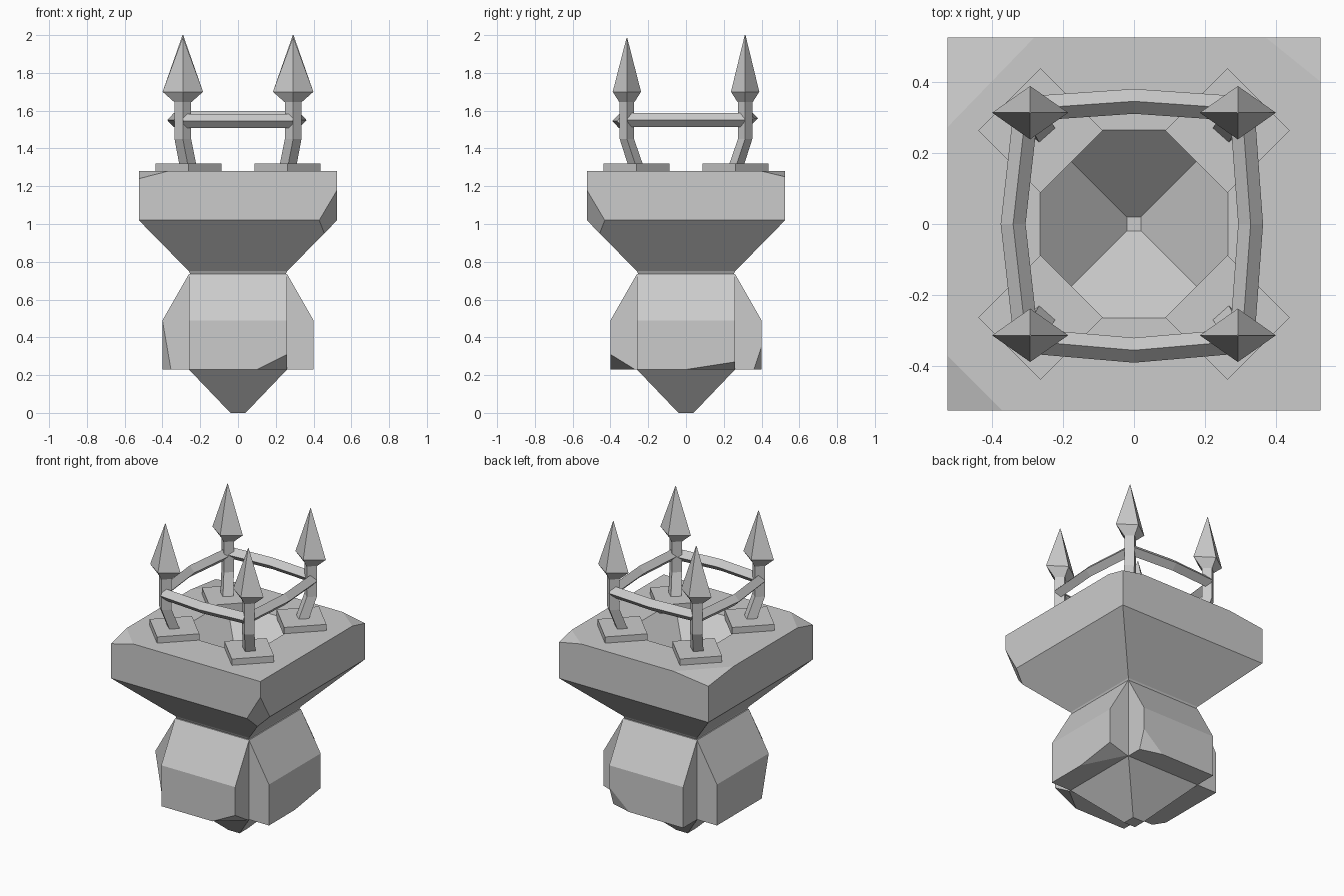
import bpy, bmesh, math
from mathutils import Vector, Matrix

cube = bpy.data.objects.get("Cube")
if cube:
    bpy.data.objects.remove(cube, do_unlink=True)

stone = bpy.data.materials.new("grey_stone")
stone.use_nodes = True
colour = (0.6, 0.6, 0.6, 1)
stone.diffuse_color = colour
stone.node_tree.nodes["Principled BSDF"].inputs["Base Color"].default_value = colour


def finish(name, bm):
    bmesh.ops.remove_doubles(bm, verts=bm.verts, dist=0.0005)
    bmesh.ops.recalc_face_normals(bm, faces=bm.faces)
    mesh = bpy.data.meshes.new(name)
    bm.to_mesh(mesh)
    bm.free()
    mesh.materials.append(stone)
    obj = bpy.data.objects.new(name, mesh)
    bpy.context.collection.objects.link(obj)
    return obj


def loft(sections):
    """Skin closed sections with equal point counts and cap both ends."""
    bm = bmesh.new()
    rings = [[bm.verts.new(p) for p in s] for s in sections]
    for a, b in zip(rings, rings[1:]):
        for i in range(len(a)):
            j = (i + 1) % len(a)
            bm.faces.new((a[i], a[j], b[j], b[i]))
    bm.faces.new(rings[0])
    bm.faces.new(rings[-1])
    return bm


def square(r, z):
    return [(-r, -r, z), (r, -r, z), (r, r, z), (-r, r, z)]


def diamond(x, y, z, rx, ry):
    return [(x + rx, y, z), (x, y + ry, z), (x - rx, y, z), (x, y - ry, z)]


def chip(bm, corner, a, b, c):
    """Slice off a corner with the plane through three points."""
    a, b, c = Vector(a), Vector(b), Vector(c)
    normal = (b - a).cross(c - a).normalized()
    if normal.dot(Vector(corner) - a) < 0:
        normal.negate()
    bmesh.ops.bisect_plane(bm, geom=bm.verts[:] + bm.edges[:] + bm.faces[:],
                           plane_co=a, plane_no=normal, clear_outer=True)
    bmesh.ops.holes_fill(bm, edges=[e for e in bm.edges if e.is_boundary])


# Pointed foot
finish("foot", loft([square(0.04, 0), square(0.26, 0.23), square(0.26, 0.25)]))

# Four bulging sides, each with its own broken lower corner
profile = [(0, 0.23), (0.40, 0.23), (0.40, 0.49), (0.26, 0.735), (0, 0.735)]
breaks = {
    "front": ((0.10, -0.40, 0.23), (0.26, -0.40, 0.31), (0.26, -0.27, 0.23)),
    "left": ((0, -0.40, 0.23), (0.26, -0.40, 0.27), (0.26, -0.27, 0.23)),
    "back": ((-0.12, -0.40, 0.23), (-0.26, -0.40, 0.35), (-0.26, -0.36, 0.23)),
    "right": ((0.19, -0.40, 0.23), (0.26, -0.40, 0.49), (0.26, -0.355, 0.23)),
}
for k, (side, cut) in enumerate(breaks.items()):
    bm = loft([[(x, -out, z) for out, z in profile] for x in (-0.26, 0.26)])
    chip(bm, (math.copysign(0.26, cut[1][0]), -0.40, 0.23), *cut)
    bm.transform(Matrix.Rotation(k * math.pi / 2, 4, "Z"))
    finish(side + "_bulge", bm)

# Flared top block with a sunken square basin and worn corners
W, T = 0.525, 1.28
bm = loft([square(0.25, 0.73), square(0.26, 0.75), square(W, 1.02), square(W, T),
           square(0.265, T), square(0.02, 1.035)])
chip(bm, (-W, -W, T), (-W, -0.37, T), (-0.37, -W, T), (-W, -W, 1.24))
chip(bm, (W, W, T), (W, 0.40, T), (0.37, W, T), (W, W, 1.25))
chip(bm, (-W, W, T), (-0.28, W, T), (-0.43, 0.37, T), (-W, W, 1.25))
chip(bm, (W, -W, 1.02), (W, -W, 1.18), (0.43, -W, 1.02), (W, -0.43, 1.02))
finish("top_block", bm)

# Corner plates, bent posts and spear heads
for sx in (-1, 1):
    for sy in (-1, 1):
        tag = ("front" if sy < 0 else "back") + ("_left" if sx > 0 else "_right")
        px, py = sx * 0.263, sy * 0.263
        hx, hy = sx * 0.292, sy * 0.313
        finish(tag + "_plate", loft([diamond(px, py, z, 0.175, 0.175)
                                     for z in (1.265, 1.32)]))
        finish(tag + "_post", loft([diamond(px, py, 1.30, 0.045, 0.04),
                                    diamond(hx, hy, 1.45, 0.044, 0.038),
                                    diamond(hx, hy, 1.67, 0.044, 0.038)]))
        tip = 2.0 if sy > 0 else 1.985
        finish(tag + "_spear_head", loft([diamond(hx, hy, 1.645, 0.045, 0.04),
                                          diamond(hx, hy, 1.70, 0.107, 0.075),
                                          diamond(hx, hy, tip, 0.002, 0.002)]))


# Bowed rails between the posts
def rail(name, half, end, mid, z, turn):
    path = [(-half, end), (0, mid), (half, end)]
    bm = loft([[(x, y - 0.035, z), (x, y, z + 0.037), (x, y + 0.035, z), (x, y, z - 0.037)]
               for x, y in path])
    bm.transform(Matrix.Rotation(math.radians(turn), 4, "Z"))
    finish(name, bm)


rail("back_rail", 0.29, 0.325, 0.345, 1.56, 0)
rail("right_rail", 0.31, 0.305, 0.34, 1.55, 90)
rail("front_rail", 0.29, 0.33, 0.355, 1.545, 180)
rail("left_rail", 0.31, 0.305, 0.328, 1.55, 270)
